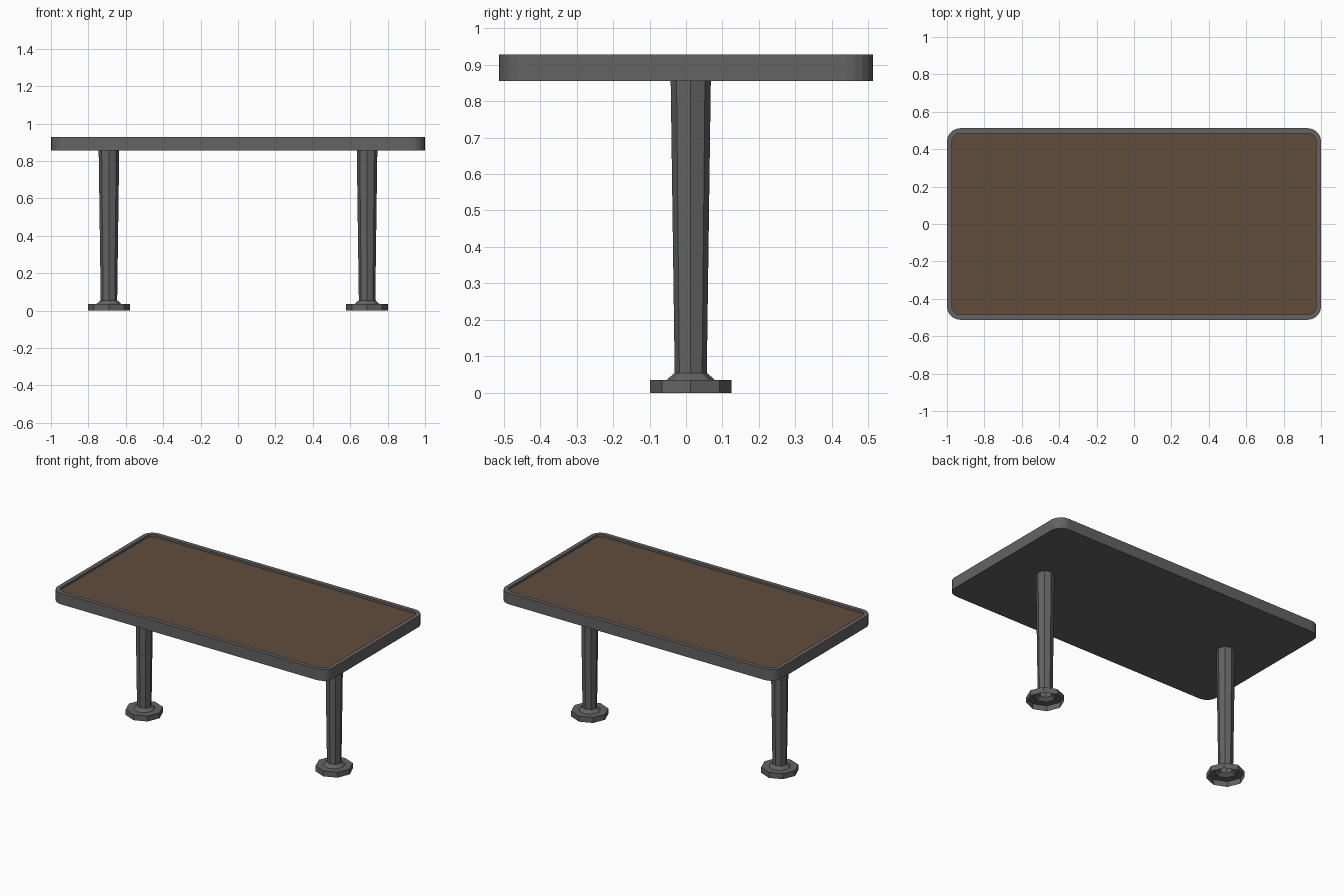
import bpy, bmesh, math

if "Cube" in bpy.data.objects:
    bpy.data.objects.remove(bpy.data.objects["Cube"])


def material(name, rgb):
    m = bpy.data.materials.new(name)
    m.diffuse_color = (*rgb, 1.0)
    m.use_nodes = True
    m.node_tree.nodes["Principled BSDF"].inputs["Base Color"].default_value = m.diffuse_color
    return m


GREY = material("dark grey metal", (0.125, 0.125, 0.125))
BROWN = material("brown top", (0.118, 0.075, 0.045))


def rounded_rect(hx, hy, r, steps=5):
    pts = []
    for i, (sx, sy) in enumerate([(1, 1), (-1, 1), (-1, -1), (1, -1)]):
        for k in range(steps + 1):
            a = math.pi / 2 * (i + k / steps)
            pts.append((sx * (hx - r) + r * math.cos(a),
                        sy * (hy - r) + r * math.sin(a)))
    return pts


def octagon(r):
    return [(r * math.cos(i * math.pi / 4), r * math.sin(i * math.pi / 4))
            for i in range(8)]


def loft(name, sections, mats, cap_bottom=None, cap_top=None, location=(0, 0, 0)):
    """Skin a list of (outline, z) sections; caps take a material index."""
    bm = bmesh.new()
    rings = [[bm.verts.new((x, y, z)) for x, y in outline] for outline, z in sections]
    for a, b in zip(rings, rings[1:]):
        n = len(a)
        for i in range(n):
            j = (i + 1) % n
            bm.faces.new((a[i], a[j], b[j], b[i]))
    if cap_bottom is not None:
        bm.faces.new(rings[0][::-1]).material_index = cap_bottom
    if cap_top is not None:
        bm.faces.new(rings[-1]).material_index = cap_top
    me = bpy.data.meshes.new(name)
    bm.to_mesh(me)
    bm.free()
    for m in mats:
        me.materials.append(m)
    ob = bpy.data.objects.new(name, me)
    ob.location = location
    bpy.context.collection.objects.link(ob)
    return ob


# Table top: rimmed tray with a recessed brown panel
outer = rounded_rect(1.0, 0.512, 0.07)
inner = rounded_rect(0.973, 0.485, 0.045)
loft("table_top",
     [(outer, 0.855), (outer, 0.928), (inner, 0.928), (inner, 0.914)],
     [GREY, BROWN], cap_bottom=0, cap_top=1)

# Legs: tapered octagonal post on a flared foot that is open underneath
leg_profile = [(0.112, 0.0), (0.112, 0.036), (0.066, 0.036),
               (0.044, 0.055), (0.055, 0.856)]
for side, x in (("left", -0.69), ("right", 0.69)):
    loft(side + "_leg", [(octagon(r), z) for r, z in leg_profile],
         [GREY], location=(x, 0.013, 0))
